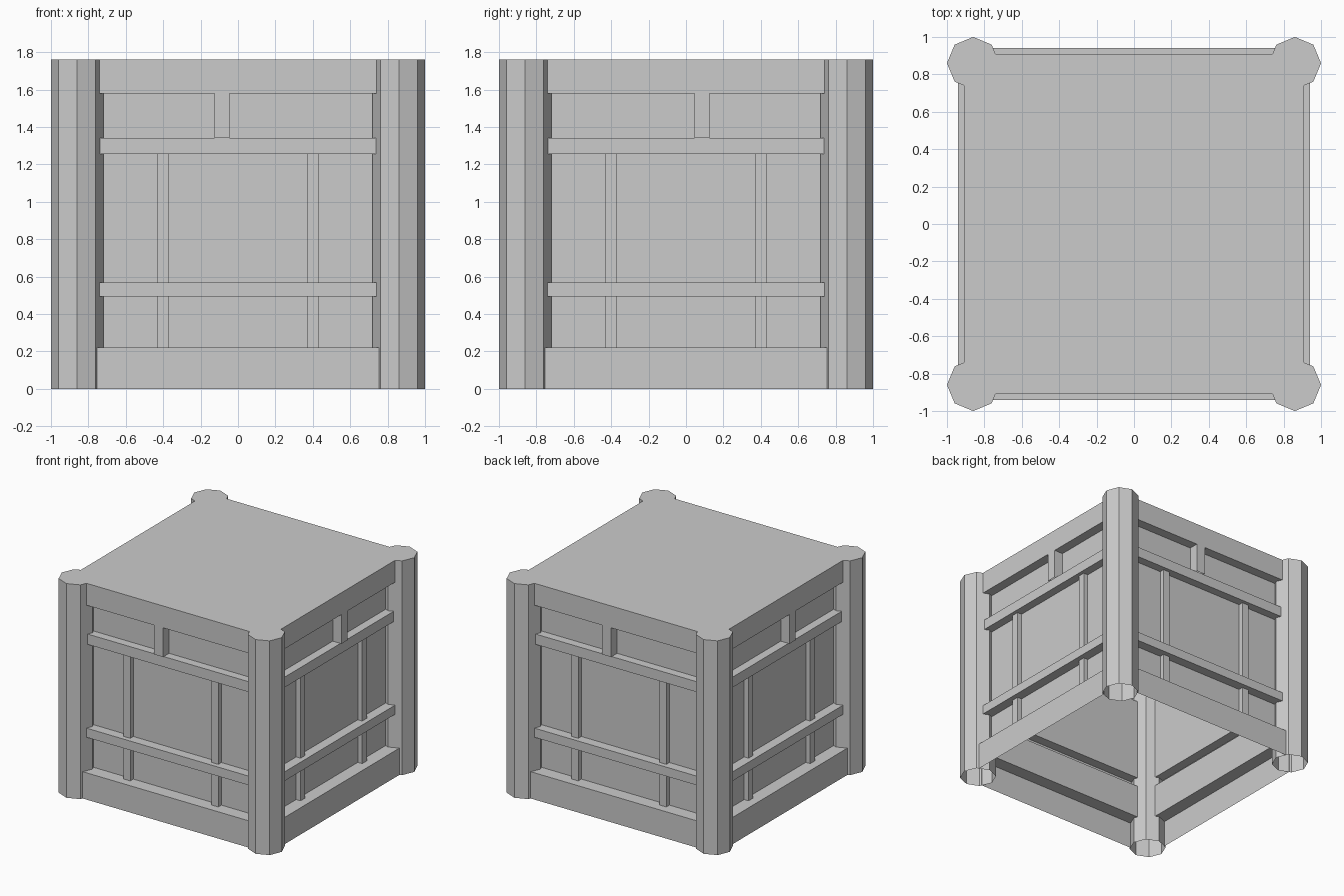
import bpy
from math import pi, sin, cos
from mathutils import Matrix, Vector

if "Cube" in bpy.data.objects:
    bpy.data.objects.remove(bpy.data.objects["Cube"])

H = 1.76            # overall height
C, R = 0.86, 0.14   # post centre and radius
PANEL = 0.83        # distance of the recessed panels from the axis


def add_mesh(name, verts, faces):
    mesh = bpy.data.meshes.new(name)
    mesh.from_pydata([tuple(v) for v in verts], [], faces)
    mesh.update()
    obj = bpy.data.objects.new(name, mesh)
    bpy.context.collection.objects.link(obj)
    return obj


def sweep(name, points, offset, turn=0, closed=False):
    """Sweep a profile along an offset as a single skin, then turn about z."""
    rot = Matrix.Rotation(turn, 3, 'Z')
    pts = [Vector(p) for p in points]
    n = len(pts)
    verts = [rot @ p for p in pts] + [rot @ (p + Vector(offset)) for p in pts]
    faces = [(i, (i + 1) % n, (i + 1) % n + n, i + n)
             for i in range(n if closed else n - 1)]
    return add_mesh(name, verts, faces)


def bar(name, x0, x1, depth, z0, z1, turn):
    """Upright strip standing proud of a panel."""
    plan = [(x0, -PANEL, z0), (x0, -depth, z0), (x1, -depth, z0), (x1, -PANEL, z0)]
    return sweep(name, plan, (0, 0, z1 - z0), turn)


# Wall section (depth, z): plinth, panel, lower rail, panel, upper rail, frieze, top rail
section = [(0.94, 0), (0.94, 0.22), (PANEL, 0.22), (PANEL, 0.495), (0.91, 0.495),
           (0.91, 0.57), (PANEL, 0.57), (PANEL, 1.255), (0.90, 1.255), (0.90, 1.34),
           (PANEL, 1.34), (PANEL, 1.58), (0.91, 1.58), (0.91, H)]

octagon = [(R * cos(k * pi / 4), R * sin(k * pi / 4)) for k in range(8)]

for i, side in enumerate(("front", "right", "back", "left")):
    turn = i * pi / 2
    # Stepped wall skin
    sweep(side + "_wall", [(0.757, -d, z) for d, z in section], (-1.514, 0, 0), turn)
    # Thin slats below and above the lower rail
    for label, x in (("a", -0.4), ("b", 0.4)):
        bar(f"{side}_lower_slat_{label}", x - 0.03, x + 0.03, 0.87, 0.22, 0.495, turn)
        bar(f"{side}_upper_slat_{label}", x - 0.03, x + 0.03, 0.87, 0.57, 1.255, turn)
    # Short divider under the top rail, off centre and alternating by side
    x = -0.085 if i % 2 == 0 else 0.085
    bar(side + "_divider", x - 0.04, x + 0.04, 0.91, 1.34, 1.58, turn)
    # Eight-sided corner post
    sweep(f"corner_post_{i + 1}", [(C + x, -C + y, 0) for x, y in octagon],
          (0, 0, H), turn, closed=True)

# Top plate with the post ends in its outline
q = R * cos(pi / 4)
corner = [(0.91, 0.741), (C + q, C - q), (1, C), (C + q, C + q),
          (C, 1), (C - q, C + q), (0.741, 0.91)]
outline = [Matrix.Rotation(k * pi / 2, 3, 'Z') @ Vector((x, y, H))
           for k in range(4) for x, y in corner]
add_mesh("top_plate", outline, [tuple(range(len(outline)))])
